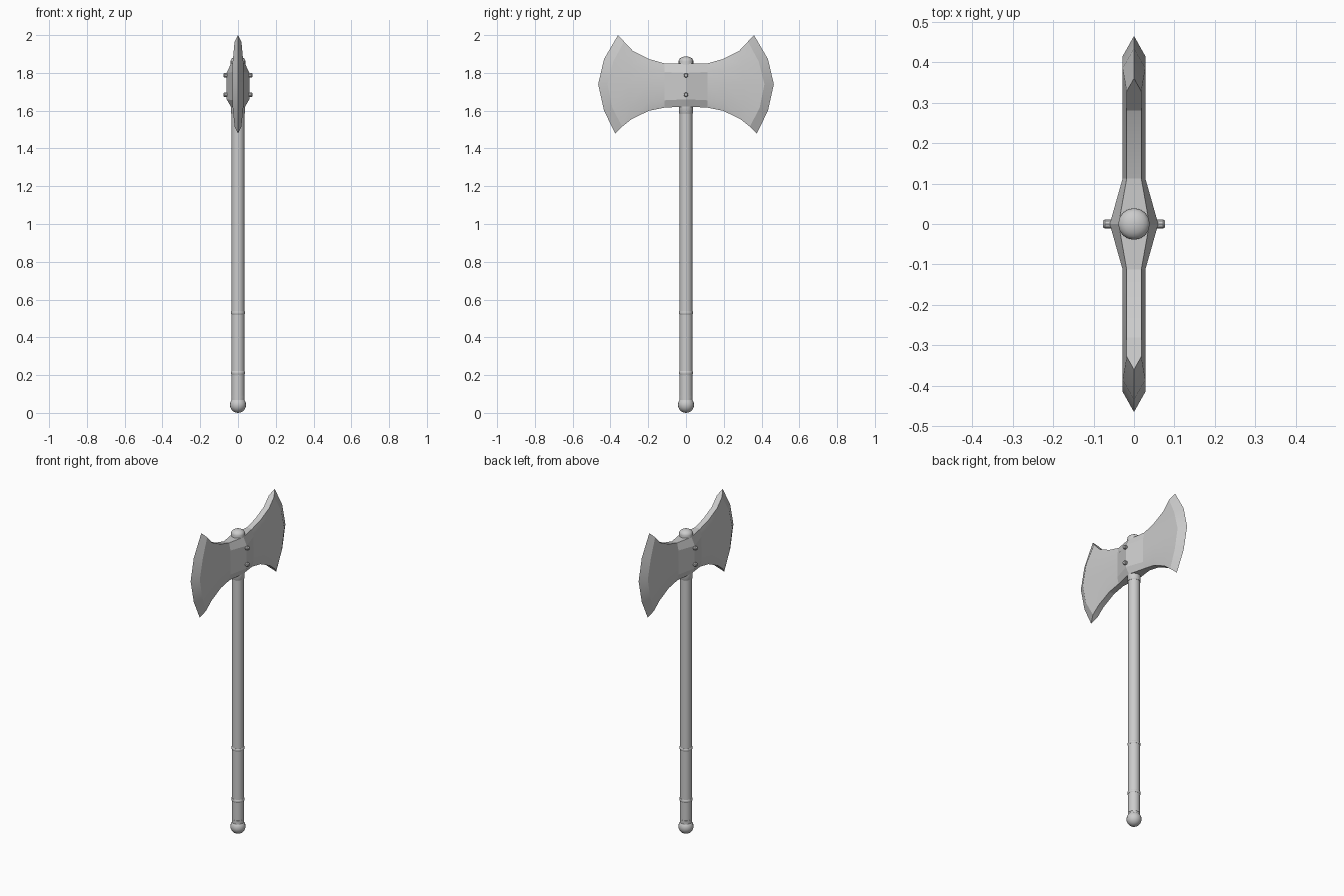
import bpy, bmesh, math

if "Cube" in bpy.data.objects:
    bpy.data.objects.remove(bpy.data.objects["Cube"])


def finish(name, bm, angle=35):
    bmesh.ops.remove_doubles(bm, verts=bm.verts, dist=1e-5)
    bmesh.ops.recalc_face_normals(bm, faces=bm.faces)
    me = bpy.data.meshes.new(name)
    bm.to_mesh(me)
    bm.free()
    ob = bpy.data.objects.new(name, me)
    bpy.context.collection.objects.link(ob)
    bpy.ops.object.select_all(action='DESELECT')
    ob.select_set(True)
    bpy.context.view_layer.objects.active = ob
    bpy.ops.object.shade_smooth_by_angle(angle=math.radians(angle))
    return ob


def lathe(name, profile, sides=16):
    """Revolve (radius, z) points around the z axis."""
    bm = bmesh.new()
    vs = [bm.verts.new((r, 0, z)) for r, z in profile]
    es = [bm.edges.new(p) for p in zip(vs, vs[1:])]
    bmesh.ops.spin(bm, geom=vs + es, axis=(0, 0, 1), cent=(0, 0, 0),
                   angle=math.tau, steps=sides)
    return finish(name, bm)


def arc(r, zc, a0, a1, n, squash=1):
    pts = []
    for i in range(n + 1):
        a = math.radians(a0 + (a1 - a0) * i / n)
        pts.append((max(0, r * math.cos(a)), zc + squash * r * math.sin(a)))
    return pts


# shaft, with ball pommel and domed top cap
lathe("shaft", [(0, 0.06), (0.034, 0.06), (0.034, 1.86), (0, 1.86)])
lathe("pommel", arc(0.043, 0.043, -90, 55, 8) + [(0.035, 0.08), (0.035, 0.092), (0, 0.092)])
lathe("top_cap", [(0, 1.82), (0.039, 1.82)] + arc(0.039, 1.862, 0, 90, 5, 0.65))

# grip rings and collar under the head
for name, z0, z1, r in (("grip_ring_lower", 0.203, 0.221, 0.0365),
                        ("grip_ring_upper", 0.522, 0.538, 0.0365),
                        ("head_collar", 1.585, 1.66, 0.038)):
    lathe(name, [(0, z0), (r - 0.002, z0), (r, z0 + 0.003),
                 (r, z1 - 0.003), (r - 0.002, z1), (0, z1)])

# double blade: one quarter as columns of (y, z) from top to bottom edge
columns = [
    [(0, 1.848), (0, 1.80), (0, 1.735), (0, 1.66), (0, 1.622)],
    [(0.113, 1.85), (0.113, 1.805), (0.113, 1.735), (0.113, 1.655), (0.113, 1.616)],
    [(0.195, 1.873), (0.205, 1.82), (0.21, 1.738), (0.205, 1.645), (0.195, 1.60)],
    [(0.28, 1.915), (0.30, 1.84), (0.31, 1.74), (0.30, 1.63), (0.287, 1.556)],
    [(0.328, 1.966), (0.385, 1.86), (0.415, 1.74), (0.39, 1.615), (0.338, 1.515)],
    [(0.36, 2.0), (0.434, 1.873), (0.465, 1.74), (0.434, 1.60), (0.375, 1.48)],
]
half = [(0.038, 0.06)] + [(0.018, 0.028)] * 4 + [(0, 0)]
bm = bmesh.new()
grid = []
for col, (edge, mid) in zip(columns, half):
    xs = [0, edge, mid, mid, mid, edge, 0]
    pts = [col[0]] + col + [col[-1]]
    grid.append([bm.verts.new((x, y, z)) for x, (y, z) in zip(xs, pts)])
for a, b in zip(grid, grid[1:]):
    for i in range(6):
        bm.faces.new((a[i], b[i], b[i + 1], a[i + 1]))
# mirror to the other side and the other blade
for axis in (0, 1):
    dup = bmesh.ops.duplicate(bm, geom=bm.verts[:] + bm.edges[:] + bm.faces[:])
    for v in dup["geom"]:
        if isinstance(v, bmesh.types.BMVert):
            v.co[axis] *= -1
finish("double_blade", bm, 14)

# rivets on both faces of the head
for side in (-1, 1):
    for z in (1.685, 1.787):
        ob = lathe("rivet", [(0, 0.045), (0.012, 0.045), (0.012, 0.072),
                             (0.008, 0.077), (0, 0.077)], 10)
        ob.rotation_euler.y = side * math.pi / 2
        ob.location.z = z
